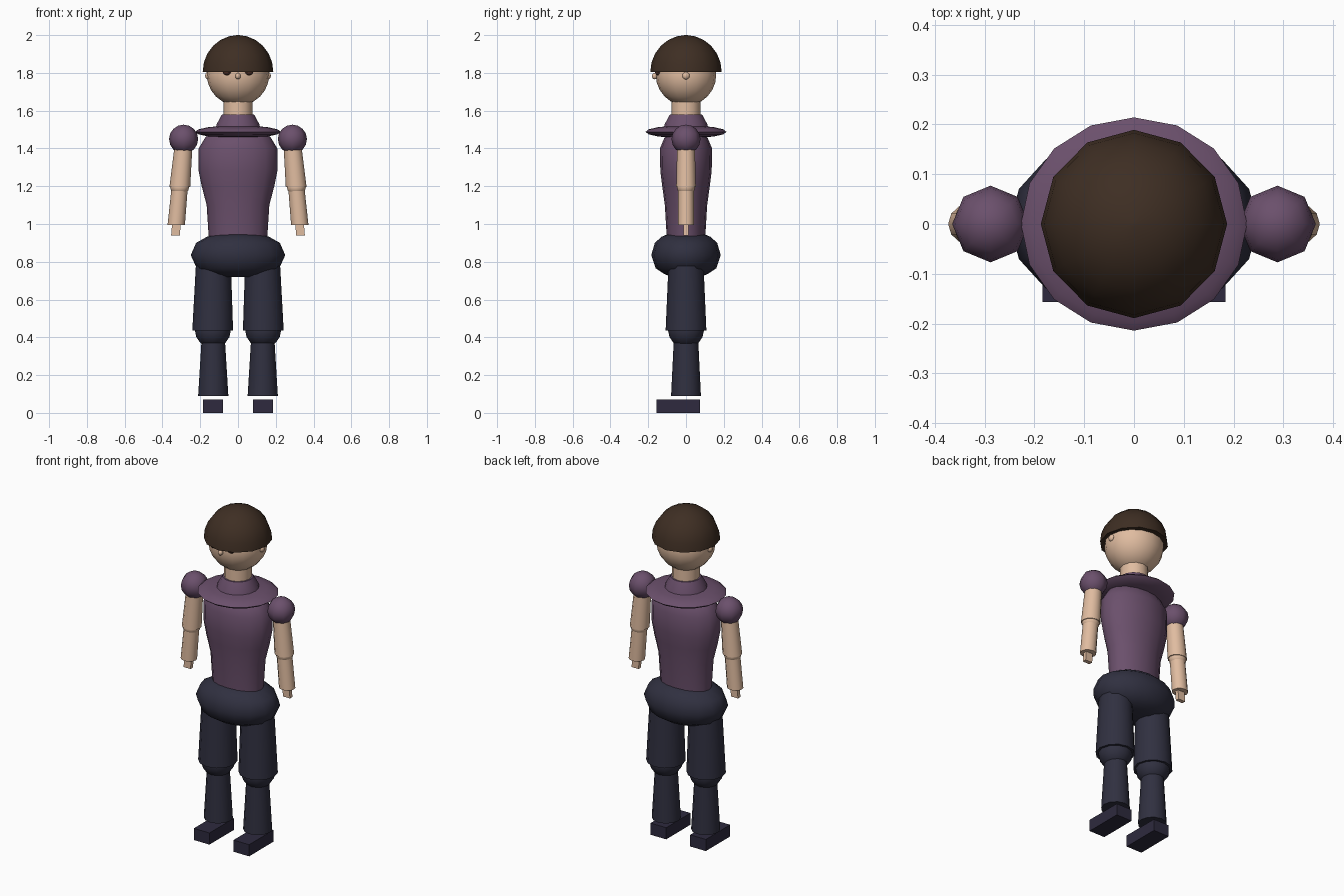
import bpy, bmesh, math
from mathutils import Vector

if "Cube" in bpy.data.objects:
    bpy.data.objects.remove(bpy.data.objects["Cube"])


def lin(c):
    return c / 12.92 if c <= 0.04045 else ((c + 0.055) / 1.055) ** 2.4


def material(name, r, g, b):
    m = bpy.data.materials.new(name)
    m.diffuse_color = (lin(r / 255), lin(g / 255), lin(b / 255), 1)
    m.use_nodes = True
    m.node_tree.nodes["Principled BSDF"].inputs["Base Color"].default_value = m.diffuse_color
    return m


SKIN = material("skin", 224, 188, 160)
SHIRT = material("plum_cloth", 107, 80, 108)
TROUSERS = material("navy_cloth", 48, 48, 64)
SHOES = material("shoe_leather", 46, 42, 62)
HAIR = material("brown_hair", 62, 46, 35)
EYES = material("eye_brown", 75, 45, 35)


def finish(name, bm, mat, angle=50):
    bmesh.ops.recalc_face_normals(bm, faces=bm.faces)
    me = bpy.data.meshes.new(name)
    bm.to_mesh(me)
    bm.free()
    me.materials.append(mat)
    ob = bpy.data.objects.new(name, me)
    bpy.context.collection.objects.link(ob)
    bpy.ops.object.select_all(action='DESELECT')
    ob.select_set(True)
    bpy.context.view_layer.objects.active = ob
    bpy.ops.object.shade_smooth_by_angle(angle=math.radians(angle))
    return ob


def loft(name, rings, mat, n=12):
    """Capped stack of elliptical rings, each (z, centre x, rx, ry)."""
    bm = bmesh.new()
    loops = []
    for z, cx, rx, ry in rings:
        loops.append([bm.verts.new((cx + rx * math.sin(2 * math.pi * i / n),
                                    ry * math.cos(2 * math.pi * i / n), z)) for i in range(n)])
    for a, b in zip(loops, loops[1:]):
        for i in range(n):
            j = (i + 1) % n
            bm.faces.new((a[i], a[j], b[j], b[i]))
    bm.faces.new(loops[0])
    bm.faces.new(loops[-1])
    return finish(name, bm, mat)


def ball(name, centre, radii, mat, n=12, rings=8):
    bm = bmesh.new()
    bmesh.ops.create_uvsphere(bm, u_segments=n, v_segments=rings, radius=1)
    for v in bm.verts:
        v.co = Vector(centre) + Vector(v.co[k] * radii[k] for k in range(3))
    return finish(name, bm, mat)


def box(name, lo, hi, mat, top_shift=0.0):
    bm = bmesh.new()
    bmesh.ops.create_cube(bm, size=1)
    for v in bm.verts:
        top = v.co.z > 0
        v.co = Vector(lo[k] + (v.co[k] + 0.5) * (hi[k] - lo[k]) for k in range(3))
        if top:
            v.co.x += top_shift
    return finish(name, bm, mat, 30)


# Head and face
ball("head", (0, 0, 1.79), (0.165, 0.16, 0.163), SKIN, 16, 12)
ball("nose", (0, -0.165, 1.783), (0.014, 0.016, 0.017), SKIN, 8, 6)

# Bowl-shaped hair, flat underneath
cap = [(1.805 + 0.195 * math.sin(t), 0, 0.187 * math.cos(t), 0.189 * math.cos(t))
       for t in [math.radians(a) for a in (0, 15, 30, 45, 60, 75, 88)]]
loft("hair", cap, HAIR, 12)

# Neck, collar and shoulder cape
loft("neck", [(1.54, 0, 0.077, 0.077), (1.66, 0, 0.077, 0.077)], SKIN)
loft("collar", [(1.50, 0, 0.12, 0.12), (1.53, 0, 0.112, 0.112), (1.58, 0, 0.085, 0.085)], SHIRT, 16)
ball("shoulder_cape", (0, 0, 1.488), (0.227, 0.214, 0.034), SHIRT, 16, 8)

# Torso
loft("torso", [(0.93, 0, 0.155, 0.102), (1.10, 0, 0.166, 0.112), (1.20, 0, 0.192, 0.126),
               (1.28, 0, 0.208, 0.136), (1.40, 0, 0.208, 0.138), (1.455, 0, 0.175, 0.115),
               (1.49, 0, 0.14, 0.09)], SHIRT, 16)

# Hips
loft("hips", [(0.72, 0, 0.10, 0.075), (0.735, 0, 0.16, 0.115), (0.765, 0, 0.218, 0.16),
              (0.835, 0, 0.25, 0.184), (0.90, 0, 0.222, 0.165), (0.932, 0, 0.165, 0.13),
              (0.945, 0, 0.125, 0.10)], TROUSERS, 16)

for s, side in ((-1, "left"), (1, "right")):
    # Face details
    ball(side + "_eye", (s * 0.058, -0.148, 1.805), (0.022, 0.016, 0.018), EYES, 8, 6)
    ball(side + "_ear", (s * 0.16, 0, 1.785), (0.014, 0.02, 0.02), SKIN, 8, 6)

    # Arm
    ball(side + "_shoulder", (s * 0.288, 0, 1.449), (0.077, 0.077, 0.077), SHIRT, 8, 8)
    loft(side + "_upper_arm", [(1.195, s * 0.308, 0.055, 0.052), (1.42, s * 0.288, 0.047, 0.047)], SKIN)
    ball(side + "_elbow", (s * 0.309, 0, 1.195), (0.05, 0.048, 0.045), SKIN, 12, 8)
    loft(side + "_forearm", [(0.995, s * 0.327, 0.046, 0.042), (1.19, s * 0.309, 0.043, 0.042)], SKIN)
    box(side + "_hand", (s * 0.331 - 0.023, -0.012, 0.94), (s * 0.331 + 0.023, 0.012, 1.0), SKIN, -s * 0.005)

    # Leg
    loft(side + "_thigh", [(0.435, s * 0.134, 0.108, 0.108), (0.80, s * 0.130, 0.092, 0.092)], TROUSERS)
    ball(side + "_knee", (s * 0.133, 0, 0.437), (0.095, 0.095, 0.092), TROUSERS, 12, 8)
    loft(side + "_shin", [(0.09, s * 0.131, 0.08, 0.079), (0.40, s * 0.131, 0.061, 0.064)], TROUSERS)
    box(side + "_shoe", (s * 0.132 - 0.052, -0.157, 0), (s * 0.132 + 0.052, 0.074, 0.07), SHOES)
